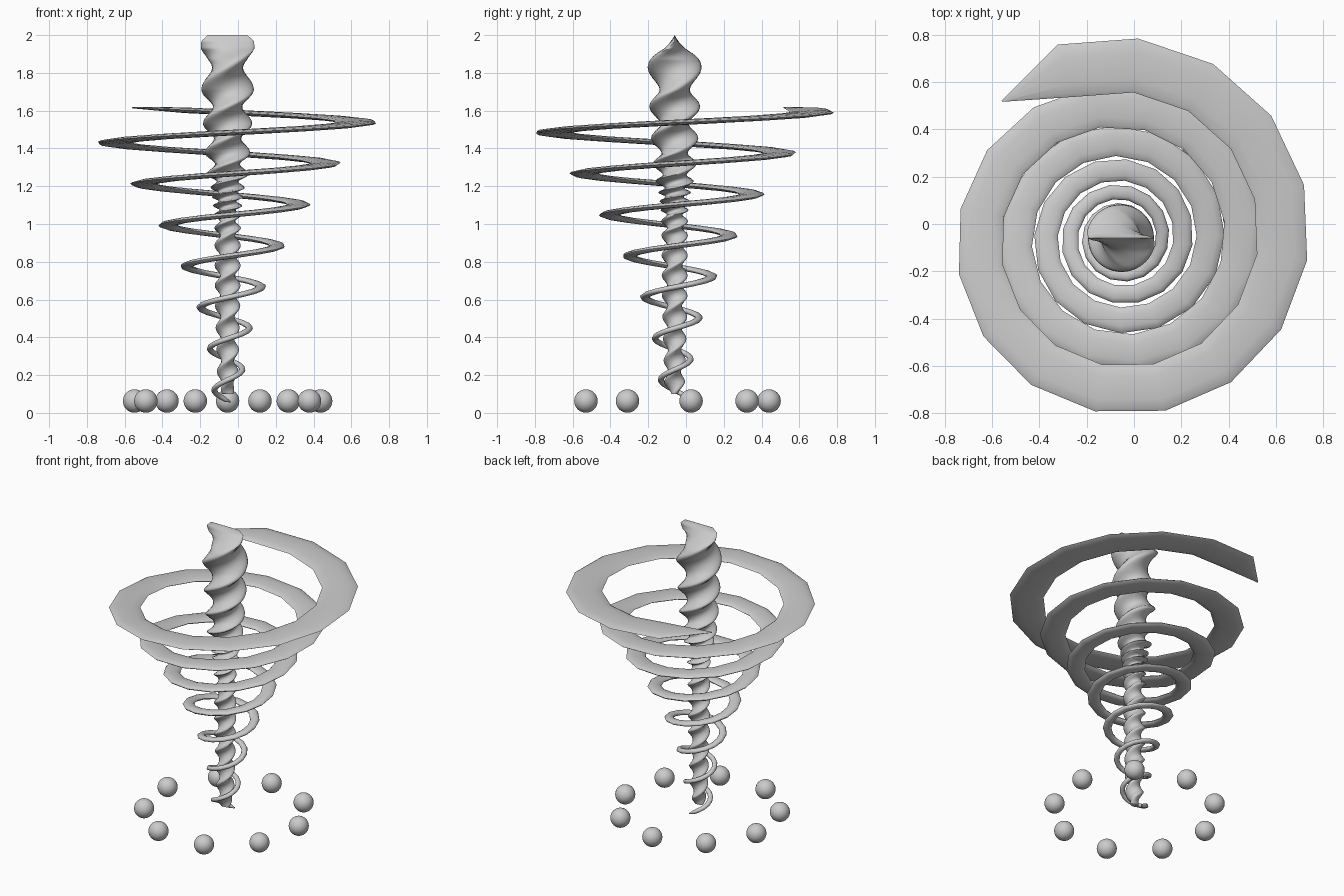
import bpy, bmesh
from math import sin, cos, pi, radians

if "Cube" in bpy.data.objects:
    bpy.data.objects.remove(bpy.data.objects["Cube"])

CX, CY = -0.055, -0.06


def loft(name, rings):
    """Skin a list of closed rings and cap both ends."""
    bm = bmesh.new()
    loops = [[bm.verts.new(p) for p in ring] for ring in rings]
    n = len(loops[0])
    for a, b in zip(loops, loops[1:]):
        for i in range(n):
            j = (i + 1) % n
            bm.faces.new((a[i], a[j], b[j], b[i]))
    bm.faces.new(loops[0][::-1])
    bm.faces.new(loops[-1])
    bmesh.ops.recalc_face_normals(bm, faces=bm.faces)
    mesh = bpy.data.meshes.new(name)
    bm.to_mesh(mesh)
    bm.free()
    obj = bpy.data.objects.new(name, mesh)
    bpy.context.collection.objects.link(obj)
    obj.location = (CX, CY, 0)
    smooth(obj)
    return obj


def smooth(obj):
    bpy.ops.object.select_all(action='DESELECT')
    obj.select_set(True)
    bpy.context.view_layer.objects.active = obj
    bpy.ops.object.shade_smooth_by_angle(angle=radians(60))


def sample(table, z):
    """Linear interpolation of rows (z, value, value)."""
    for p, q in zip(table, table[1:]):
        if z <= q[0]:
            f = (z - p[0]) / (q[0] - p[0])
            return [u + (v - u) * f for u, v in zip(p[1:], q[1:])]
    return table[-1][1:]


# twisted core: height, half turns, radius
core = [(0.10, 0, 0.03), (0.16, 0.5, 0.055), (0.6, 4.3, 0.068), (0.95, 7.6, 0.070),
        (1.05, 9, 0.072), (1.19, 12, 0.090), (1.26, 13, 0.110), (1.375, 14, 0.120),
        (1.53, 15, 0.130), (1.71, 16, 0.139), (1.93, 16.93, 0.146),
        (1.97, 17, 0.138), (2.0, 17, 0.105)]
rings = []
N = 240
for k in range(N + 1):
    z = 0.10 + 1.90 * k / N
    turns, a = sample(core, z)
    t = turns * pi
    # oval section, pinched to a flat edge at the top
    b = 0.58 * a * max(0.01, min(1, (2.0 - z) / 0.13))
    ring = []
    for i in range(24):
        u = 2 * pi * i / 24
        x, y = a * cos(u), b * sin(u)
        ring.append((x * cos(t) - y * sin(t), x * sin(t) + y * cos(t), z))
    rings.append(ring)
loft("twisted_core", rings)

# widening spiral ribbon with a flat oval section
rings = []
STEPS = 112
for k in range(STEPS + 1):
    deg = 80 + (2651 - 80) * k / STEPS
    h = (deg - 540) / 180
    outer = 0.11 + 0.0195 * h + 0.0039 * h * h
    half = max(0.135 * outer, 0.016)
    thick = 0.015
    if k == 0:
        half, thick = 0.004, 0.004
    if k == STEPS:
        outer, half, thick = 0.77, 0.003, 0.004
    z = 0.12 + 0.218 * (deg - 180) / 360
    a = radians(deg)
    ring = []
    for i in range(12):
        u = 2 * pi * i / 12
        r = outer - half + half * cos(u)
        ring.append((r * cos(a), r * sin(a), z + thick * sin(u)))
    rings.append(ring)
loft("spiral_ribbon", rings)

# ring of nine balls at the base
for k in range(9):
    a = radians(90 - 40 * k)
    bpy.ops.mesh.primitive_uv_sphere_add(
        segments=32, ring_count=16, radius=0.062,
        location=(CX + 0.5 * cos(a), CY + 0.5 * sin(a), 0.063))
    ball = bpy.context.object
    ball.name = f"base_ball_{k + 1}"
    smooth(ball)
